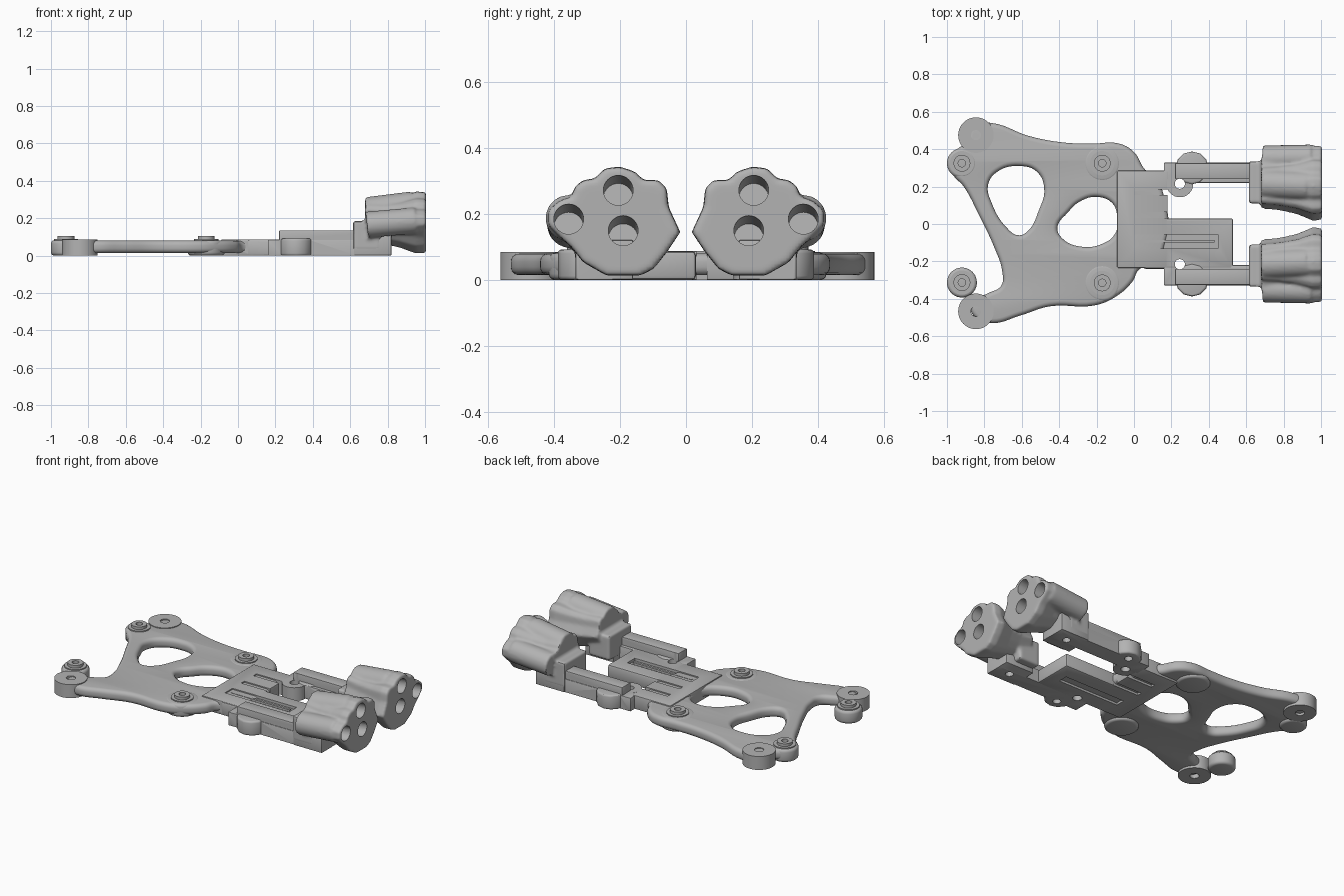
import bpy, bmesh, math
from mathutils import Matrix, Vector

if "Cube" in bpy.data.objects:
    bpy.data.objects.remove(bpy.data.objects["Cube"])

grey = bpy.data.materials.new("plain_grey")
grey.use_nodes = True
grey.diffuse_color = (0.45, 0.45, 0.45, 1)
grey.node_tree.nodes["Principled BSDF"].inputs["Base Color"].default_value = grey.diffuse_color


def add(name, data):
    ob = bpy.data.objects.new(name, data)
    bpy.context.scene.collection.objects.link(ob)
    data.materials.clear()
    data.materials.append(grey)
    return ob


def from_bm(name, bm):
    bmesh.ops.recalc_face_normals(bm, faces=bm.faces)
    me = bpy.data.meshes.new(name)
    bm.to_mesh(me)
    bm.free()
    return add(name, me)


def bake(ob):
    """Replace an object by its evaluated mesh."""
    dg = bpy.context.evaluated_depsgraph_get()
    dg.update()
    me = bpy.data.meshes.new_from_object(ob.evaluated_get(dg))
    name = ob.name
    bpy.data.objects.remove(ob)
    return add(name, me)


def soften(ob, width, segments=2):
    m = ob.modifiers.new("soft", 'BEVEL')
    m.width, m.segments, m.limit_method = width, segments, 'ANGLE'
    return bake(ob)


def box(name, x, y, z, soft=0):
    bm = bmesh.new()
    size = [b - a for a, b in (x, y, z)]
    mid = [(a + b) / 2 for a, b in (x, y, z)]
    bmesh.ops.create_cube(bm, size=1, matrix=Matrix.Translation(mid) @ Matrix.Diagonal((*size, 1)))
    ob = from_bm(name, bm)
    return soften(ob, soft) if soft else ob


def rod(name, start, end, r, sides=32, soft=0):
    """Cylinder between two points."""
    a, b = Vector(start), Vector(end)
    turn = (b - a).to_track_quat('Z', 'Y').to_matrix().to_4x4()
    bm = bmesh.new()
    bmesh.ops.create_cone(bm, cap_ends=True, segments=sides, radius1=r, radius2=r,
                          depth=(b - a).length, matrix=Matrix.Translation((a + b) / 2) @ turn)
    ob = from_bm(name, bm)
    return soften(ob, soft, 3) if soft else ob


def post(name, xy, r, z, sides=32, soft=0):
    return rod(name, (*xy, z[0]), (*xy, z[1]), r, sides, soft)


def combine(ob, others, op):
    for o in others:
        m = ob.modifiers.new(op, 'BOOLEAN')
        m.object, m.operation, m.solver = o, op, 'EXACT'
    ob = bake(ob)
    for o in others:
        bpy.data.objects.remove(o)
    return ob


def smooth(ob, angle=35):
    bpy.ops.object.select_all(action='DESELECT')
    ob.select_set(True)
    bpy.context.view_layer.objects.active = ob
    bpy.ops.object.shade_smooth_by_angle(angle=math.radians(angle))


# Organic base plate with two openings
outline = [(-.76, .54), (-.56, .47), (-.37, .435), (-.22, .43), (-.08, .43), (0, .385), (.06, .29),
           (.12, .25), (.12, -.21), (.03, -.24), (-.01, -.31), (-.1, -.39), (-.21, -.435),
           (-.45, -.44), (-.61, -.49), (-.76, -.53), (-.85, -.5), (-.87, -.42), (-.78, -.37),
           (-.71, -.33), (-.705, -.25), (-.745, -.13), (-.83, .05), (-.91, .2), (-.97, .27),
           (-.97, .37), (-.9, .44), (-.86, .53)]
openings = [[(-.61, .31), (-.52, .28), (-.48, .19), (-.51, .07), (-.57, -.04), (-.62, -.06),
             (-.68, -.02), (-.76, .11), (-.78, .21), (-.73, .28)],
            [(-.195, .145), (-.115, .11), (-.09, .04), (-.1, -.05), (-.18, -.11), (-.29, -.12),
             (-.38, -.08), (-.41, -.02), (-.355, .06), (-.29, .12)]]
cu = bpy.data.curves.new("base_plate", 'CURVE')
cu.dimensions, cu.fill_mode, cu.resolution_u = '2D', 'BOTH', 6
cu.extrude, cu.bevel_depth, cu.bevel_resolution, cu.offset = .008, .025, 3, -.025
for pts in [outline] + openings:
    sp = cu.splines.new('BEZIER')
    sp.bezier_points.add(len(pts) - 1)
    sp.use_cyclic_u = True
    for p, co in zip(sp.bezier_points, pts):
        p.co = (*co, 0)
        p.handle_left_type = p.handle_right_type = 'AUTO'
plate = add("base_plate", cu)
plate.location.z = .047
bpy.context.view_layer.update()
plate = bake(plate)
plate.location.z = .047
bm = bmesh.new()
bm.from_mesh(plate.data)
bmesh.ops.remove_doubles(bm, verts=bm.verts, dist=.0005)
bm.to_mesh(plate.data)
bm.free()
smooth(plate)

# Corner eyes and mounting studs
for y, side in ((.475, "left"), (-.467, "right")):
    eye = post("corner_eye_" + side, (-.845, y), .095, (0, .085), 48)
    smooth(combine(eye, [post("cut", (-.845, y), .027, (-.1, .2))], 'DIFFERENCE'))
for x, y, r in ((-.92, .325, .08), (-.92, -.313, .08), (-.17, .325, .1), (-.17, -.315, .1)):
    smooth(post("stud_base", (x, y), r, (0, .082), 40, .018))
    stud = combine(post("stud", (x, y), .065, (.04, .088)),
                   [post("pin", (x, y), .045, (.05, .105))], 'UNION')
    smooth(combine(stud, [post("cut", (x, y), .02, (.07, .2))], 'DIFFERENCE'))

# Slotted deck with a long tongue
deck = box("deck", (-.09, .18), (-.235, .285), (0, .087), .006)
deck = combine(deck, [box("tongue", (.05, .53), (-.24, .03), (0, .0865), .012)], 'UNION')
cuts = [box("slot", (0, .3), (.155, .185), (-.1, .2)),
        box("gap", (0, .3), (.032, .063), (-.1, .2)),
        box("pocket", (0, .45), (-.13, -.055), (.07, .2)),
        box("under_pocket", (.02, .45), (-.13, -.07), (-.1, .014)),
        post("hole", (.245, -.215), .027, (-.1, .2))]
deck = combine(deck, cuts, 'DIFFERENCE')
smooth(deck, 30)
box("tongue_rib", (.02, .43), (-.1, -.085), (.06, .082))

# Flower shaped cross-section of a barrel cluster, as (y, z)
flower = [(.02, .145), (.06, .085), (.10, .035), (.14, .015), (.24, .015), (.31, .055), (.345, .10),
          (.38, .13), (.415, .165), (.415, .21), (.38, .24), (.345, .25), (.335, .28), (.31, .30),
          (.275, .305), (.245, .335), (.20, .34), (.155, .325), (.13, .30), (.085, .30),
          (.06, .275), (.055, .22)]


def cluster(s, side):
    """Lofted body with bored barrels."""
    sections = [(.68, .68, .19), (.78, .74, .178), (.87, .84, .172), (.93, .97, .17), (.955, 1.02, .17),
                (1.005, 1.0, .17)]
    bm = bmesh.new()
    rings = []
    for x, k, cz in sections:
        rings.append([bm.verts.new((x, s * (.215 + k * (y - .215)), cz + k * (z - .17)))
                      for y, z in flower])
    for a, b in zip(rings, rings[1:]):
        for i in range(len(a)):
            j = (i + 1) % len(a)
            bm.faces.new((a[i], a[j], b[j], b[i]))
    bm.faces.new(rings[0])
    bm.faces.new(rings[-1])
    body = from_bm("barrel_cluster_" + side, bm)
    parts = [rod("upper_tube", (.69, s * .215, .235), (.93, s * .205, .265), .078),
             rod("outer_tube", (.69, s * .35, .165), (.95, s * .355, .188), .07),
             box("neck", (.615, .76), sorted((s * .11, s * .335)), (.03, .185))]
    body = combine(body, parts, 'UNION')
    m = body.modifiers.new("blend", 'REMESH')
    m.mode, m.voxel_size = 'VOXEL', .009
    m = body.modifiers.new("relax", 'SMOOTH')
    m.factor, m.iterations = .5, 5
    body = bake(body)
    bores = [rod("bore", (.8, s * y, z - .025), (1.1, s * y, z + .01), .045)
             for y, z in ((.19, .15), (.205, .272), (.355, .185))]
    smooth(combine(body, bores, 'DIFFERENCE'), 40)


# Arms carrying the barrel clusters, one per side
for s, side in ((1, "left"), (-1, "right")):
    def span(a, b):
        return sorted((s * a, s * b))
    arm = box("arm_" + side, (.16, .82), span(.22, .328), (0, .085), .004)
    parts = [box("wall", (.22, .7), span(.24, .325), (.01, .135), .004),
             post("bump", (.31, s * .3), .088, (0, .092), 12, .012),
             box("pad", (.62, .82), span(.16, .334), (.001, .12), .004)]
    if s > 0:
        parts.append(post("lug", (.245, .215), .072, (.001, .086)))
    arm = combine(arm, parts, 'UNION')
    cuts = [post("hole", (.245, s * .215), .027, (-.1, .2)),
            post("screw", (.31, s * .32), .024, (-.1, .06)),
            post("screw", (.72, s * .255), .024, (-.1, .06))]
    smooth(combine(arm, cuts, 'DIFFERENCE'), 30)
    cluster(s, side)
